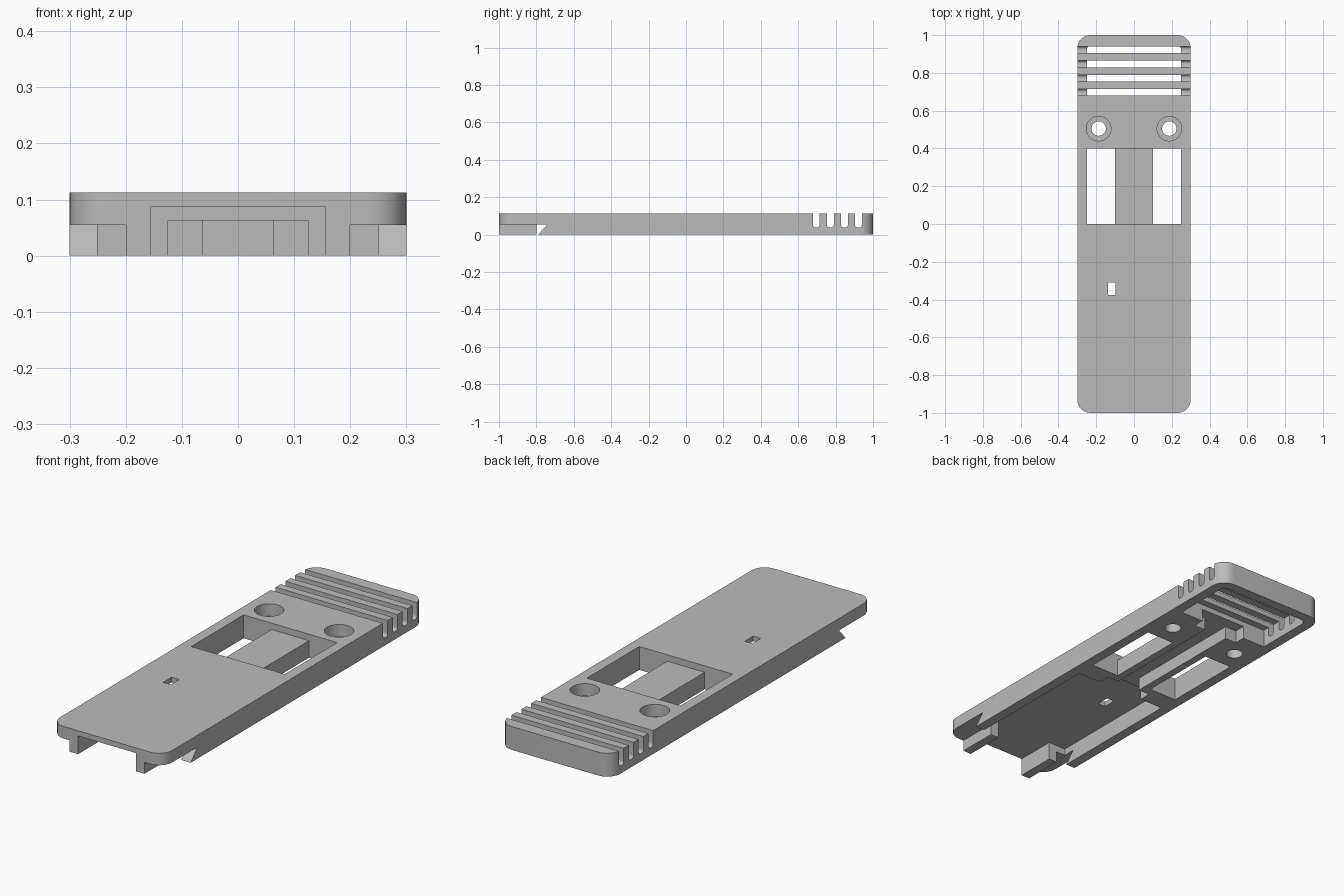
import bpy, bmesh, math
from mathutils import Vector

if "Cube" in bpy.data.objects:
    bpy.data.objects.remove(bpy.data.objects["Cube"], do_unlink=True)

H = 0.113          # total thickness
ROOF = 0.088       # ceiling of the large underside pockets
LOW = -0.05        # cutters start below the base

grey = bpy.data.materials.new("plain_grey")
grey.use_nodes = True
grey.diffuse_color = (0.5, 0.5, 0.5, 1)
grey.node_tree.nodes["Principled BSDF"].inputs["Base Color"].default_value = grey.diffuse_color


def prism(name, pts, lo, hi, axis="z"):
    """Extrude a flat outline: (x, y) along z, or (y, z) along x."""
    place = (lambda a, b: (a, b, lo)) if axis == "z" else (lambda a, b: (lo, a, b))
    shift = Vector((0, 0, hi - lo)) if axis == "z" else Vector((hi - lo, 0, 0))
    bm = bmesh.new()
    face = bm.faces.new([bm.verts.new(place(a, b)) for a, b in pts])
    top = bmesh.ops.extrude_face_region(bm, geom=[face])["geom"]
    bmesh.ops.translate(bm, vec=shift, verts=[v for v in top if isinstance(v, bmesh.types.BMVert)])
    bmesh.ops.recalc_face_normals(bm, faces=bm.faces)
    mesh = bpy.data.meshes.new(name)
    bm.to_mesh(mesh)
    bm.free()
    mesh.materials.append(grey)
    obj = bpy.data.objects.new(name, mesh)
    bpy.context.collection.objects.link(obj)
    return obj


def rect(a0, a1, b0, b1, radii=(0, 0, 0, 0), steps=10):
    """Rectangle outline with a radius per corner, counter-clockwise from low-low."""
    pts = []
    corners = [(a0, b0, 1, 1), (a1, b0, -1, 1), (a1, b1, -1, -1), (a0, b1, 1, -1)]
    for i, ((a, b, sa, sb), r) in enumerate(zip(corners, radii)):
        if r == 0:
            pts.append((a, b))
            continue
        for k in range(steps + 1):
            t = math.pi * (1 + i / 2 + k / steps / 2)
            pts.append((a + sa * r + r * math.cos(t), b + sb * r + r * math.sin(t)))
    return pts


def circle(x, y, r, n=40):
    return [(x + r * math.cos(math.tau * k / n), y + r * math.sin(math.tau * k / n)) for k in range(n)]


def mirrored(half):
    """Close a right-hand outline with its mirror image."""
    return half + [(-x, y) for x, y in reversed(half)]


body = prism("cover_plate", rect(-0.3, 0.3, -1, 1, [0.07] * 4), 0, H)
cutters = []


def cut(*args, **kw):
    obj = prism("cutter", *args, **kw)
    obj.hide_render = True
    cutters.append(obj)


# Front underside pocket, narrowed between the two front legs
cut(mirrored([(0.155, -1.1), (0.155, -0.8), (0.25, -0.8), (0.25, -0.1)]), LOW, ROOF)

# Central channel with wider mouths at both ends
cut(mirrored([(0.125, -0.15), (0.125, -0.04), (0.063, -0.04), (0.063, 0.59),
              (0.125, 0.59), (0.125, 0.7)]), LOW, 0.063)

# Rear pocket under the grip slats
cut(rect(-0.25, 0.25, 0.645, 0.95, (0, 0, 0.03, 0.03)), LOW, ROOF)

# Window recess above the central bar
cut(rect(-0.25, 0.25, 0, 0.4), 0.082, 0.2)

for s in (-1, 1):
    # Undercut beside each leg, ending in a slanted hook
    lo, hi = sorted((0.2 * s, 0.4 * s))
    cut([(-1.1, LOW), (-0.835, LOW), (-0.74, 0.055), (-1.1, 0.055)], lo, hi, axis="x")
    # Through windows either side of the bar
    lo, hi = sorted((0.1 * s, 0.25 * s))
    cut(rect(lo, hi, 0, 0.4), LOW, 0.2)
    # Counterbored screw holes
    cut(circle(0.187 * s, 0.505, 0.038), LOW, 0.2)
    cut(circle(0.187 * s, 0.505, 0.065), 0.055, 0.2)

# Small key slot
cut(rect(-0.138, -0.097, -0.375, -0.31), LOW, 0.2)

# Grip slots with rounded floors
for i in range(4):
    y = 0.697 + 0.075 * i
    cut(rect(y - 0.018, y + 0.018, 0.037, 0.2, (0.014, 0.014, 0, 0), 6), -0.4, 0.4, axis="x")

for c in cutters:
    mod = body.modifiers.new("cut", "BOOLEAN")
    mod.operation = "DIFFERENCE"
    mod.solver = "EXACT"
    mod.object = c

# Bake the cuts and remove the helpers
bpy.context.view_layer.update()
baked = bpy.data.meshes.new_from_object(body.evaluated_get(bpy.context.evaluated_depsgraph_get()))
body.modifiers.clear()
body.data = baked
baked.materials.clear()
baked.materials.append(grey)
for p in baked.polygons:
    p.material_index = 0
for c in cutters:
    bpy.data.objects.remove(c, do_unlink=True)

bpy.ops.object.select_all(action="DESELECT")
body.select_set(True)
bpy.context.view_layer.objects.active = body
bpy.ops.object.shade_smooth_by_angle(angle=math.radians(30))
